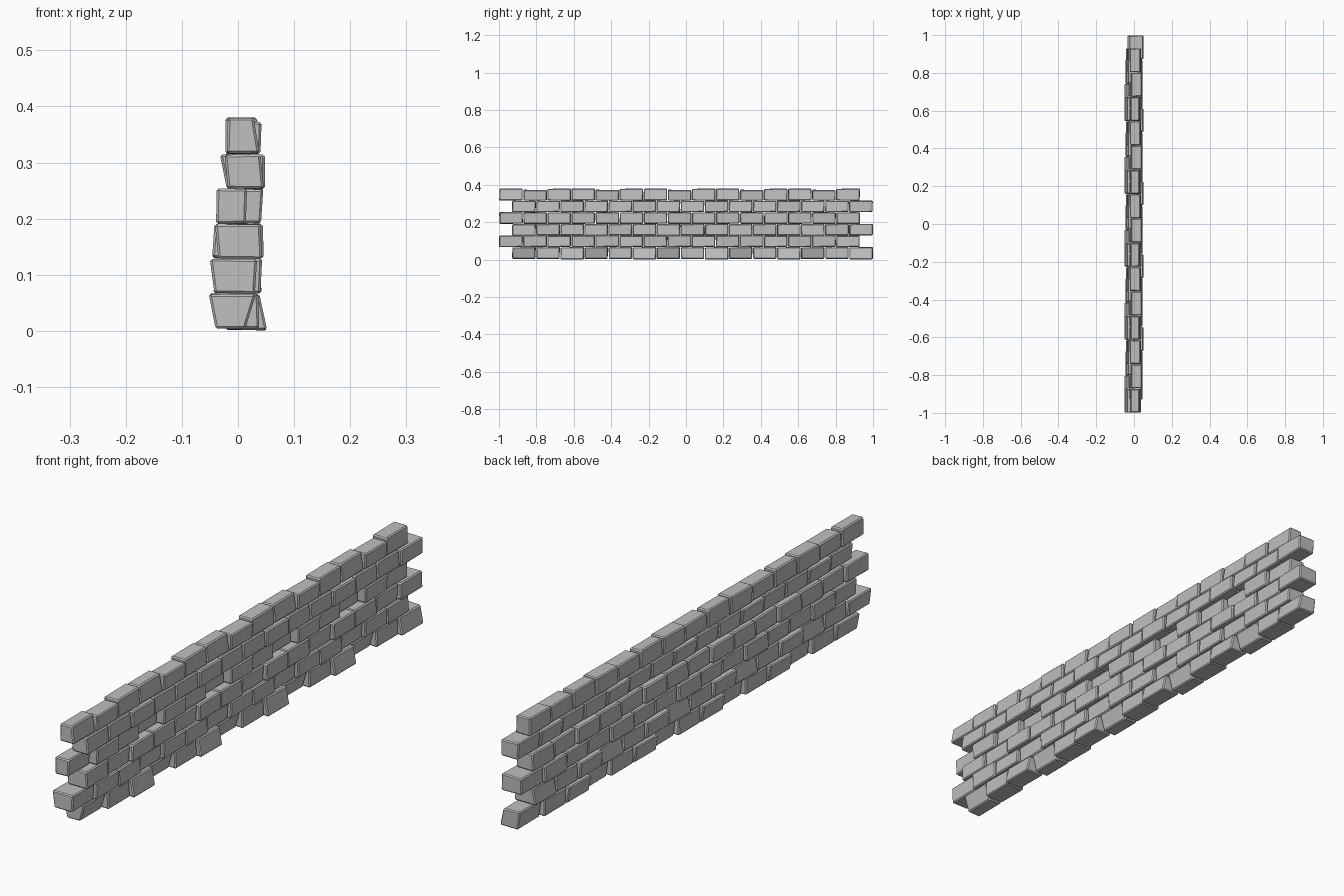
import bpy, bmesh, random

cube = bpy.data.objects.get("Cube")
if cube:
    bpy.data.objects.remove(cube)
random.seed(4)

stone = bpy.data.materials.new("grey stone")
stone.use_nodes = True
GREY = (0.52, 0.52, 0.52, 1)
stone.diffuse_color = GREY
stone.node_tree.nodes["Principled BSDF"].inputs["Base Color"].default_value = GREY

PITCH = 0.1287      # brick length along the wall
COURSE = 0.0622     # height of a course
REPEATS = 5

# Each course repeats three bricks.
# Brick section in thousandths: bottom low x, bottom high x, top low x, top high x
COURSES = [
    [(-40, 13, -52, 32), (-40, 38, -40, 36), (-22, 52, -30, 38)],
    [(-42, 30, -50, 34), (-40, 40, -36, 43), (-44, 42, -32, 38)],
    [(-35, 43, -41, 40), (-46, 35, -42, 38), (-35, 46, -35, 44)],
    [(-39, 14, -38, 16), (-30, 41, -30, 45), (-36, 34, -32, 32)],
    [(-18, 46, -24, 40), (-20, 45, -32, 40), (-20, 48, -25, 48)],
    [(-20, 38, -18, 28), (-20, 40, -15, 42), (-22, 38, -22, 34)],
]


def jitter(amount=0.0015):
    return random.uniform(-amount, amount)


def brick(name, section, y, z_low, z_high):
    """Leaning, slightly irregular block, chamfered and repeated along the wall."""
    low_a, high_a, low_b, high_b = (v / 1000 for v in section)
    bm = bmesh.new()
    bmesh.ops.create_cube(bm, size=1)
    for v in bm.verts:
        top, right, back = (c > 0 for c in (v.co.z, v.co.x, v.co.y))
        v.co.x = (high_b if right else low_b) if top else (high_a if right else low_a)
        v.co.y = y + (PITCH - 0.002 if back else 0.002) + jitter()
        v.co.z = (z_high if top else z_low) + jitter()
    mesh = bpy.data.meshes.new(name)
    bm.to_mesh(mesh)
    bm.free()
    mesh.materials.append(stone)
    obj = bpy.data.objects.new(name, mesh)
    bpy.context.collection.objects.link(obj)
    bevel = obj.modifiers.new("chamfer", "BEVEL")
    bevel.width = 0.004
    bevel.segments = 1
    array = obj.modifiers.new("repeat", "ARRAY")
    array.count = REPEATS
    array.use_relative_offset = False
    array.use_constant_offset = True
    array.constant_offset_displace = (0, 3 * PITCH, 0)


# Lay the courses in running bond
for row, sections in enumerate(COURSES):
    start = -1 if row % 2 else 1 - 3 * REPEATS * PITCH
    for i, section in enumerate(sections):
        z_low = 0.005 + row * COURSE
        z_high = z_low + COURSE - 0.001
        if row == 0 and i == 2:
            z_low = 0.0015
        if row == len(COURSES) - 1:
            z_high = 0.379 - 0.006 * (i == 1)
        brick(f"course_{row + 1}_brick_{i + 1}", section, start + i * PITCH, z_low, z_high)
